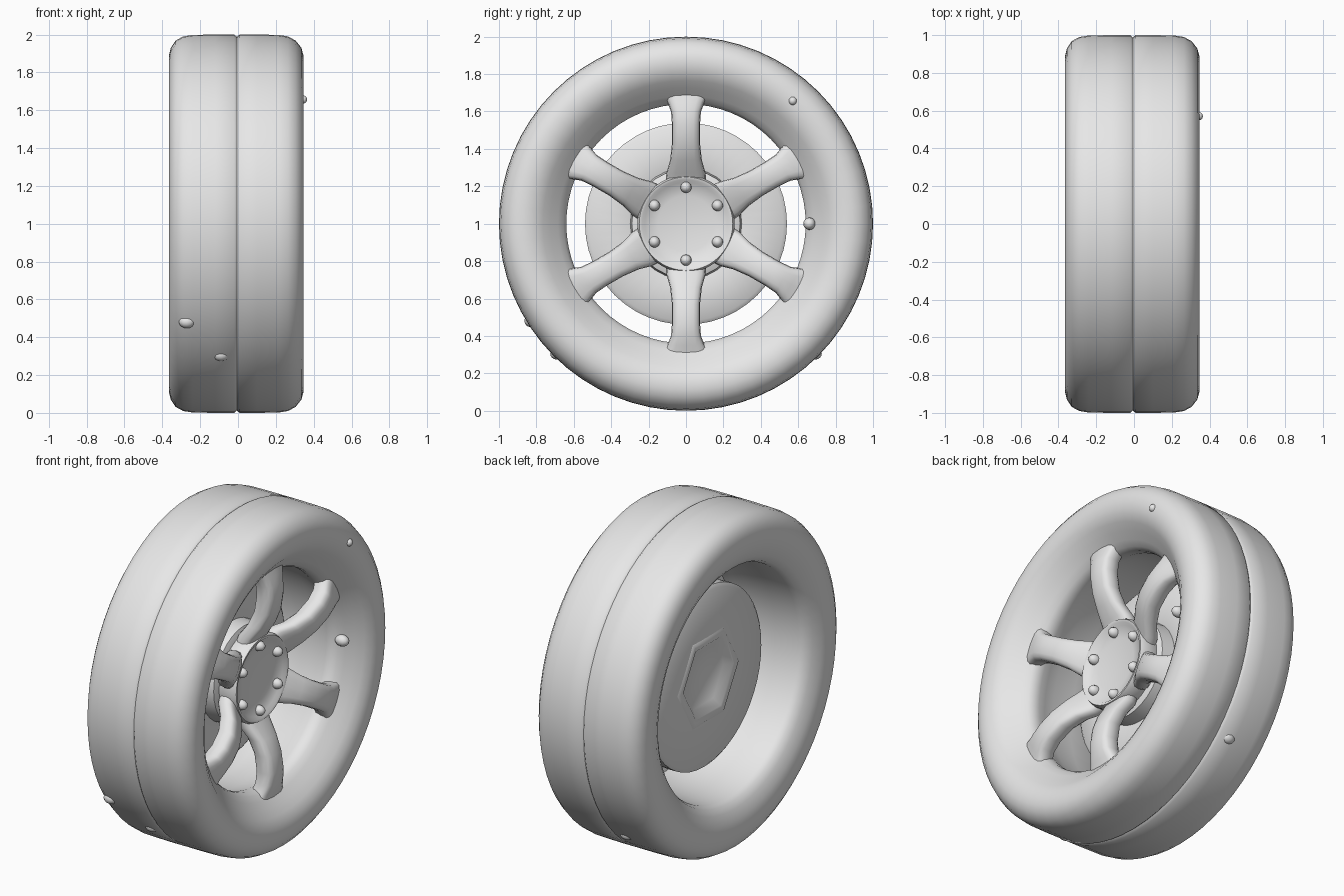
import bpy, bmesh, math
from mathutils import Vector

cube = bpy.data.objects.get("Cube")
if cube:
    bpy.data.objects.remove(cube, do_unlink=True)

grey = bpy.data.materials.new("plain grey")
grey.use_nodes = True
grey.diffuse_color = (0.8, 0.8, 0.8, 1)
grey.node_tree.nodes["Principled BSDF"].inputs["Base Color"].default_value = (0.8, 0.8, 0.8, 1)


def polar(x, r, a):
    """Point at axial position x, radius r and angle a about the axle."""
    return Vector((x, r * math.cos(a), 1 + r * math.sin(a)))


def finish(bm, name, angle=40):
    bmesh.ops.remove_doubles(bm, verts=bm.verts, dist=0.0001)
    bmesh.ops.recalc_face_normals(bm, faces=bm.faces)
    mesh = bpy.data.meshes.new(name)
    bm.to_mesh(mesh)
    bm.free()
    ob = bpy.data.objects.new(name, mesh)
    bpy.context.collection.objects.link(ob)
    mesh.materials.append(grey)
    bpy.ops.object.select_all(action='DESELECT')
    ob.select_set(True)
    bpy.context.view_layer.objects.active = ob
    bpy.ops.object.shade_smooth_by_angle(angle=math.radians(angle))


def bridge(bm, rings, wrap):
    """Skin neighbouring rings of vertices with quads."""
    n = len(rings[0])
    pairs = list(zip(rings, rings[1:] + rings[:1])) if wrap else list(zip(rings, rings[1:]))
    for a, b in pairs:
        for i in range(n):
            j = (i + 1) % n
            bm.faces.new((a[i], a[j], b[j], b[i]))


def revolve(name, profile, steps=64, closed=True, angle=40):
    bm = bmesh.new()
    rings = [[bm.verts.new(polar(x, r, math.tau * i / steps)) for i in range(steps)]
             for x, r in profile]
    bridge(bm, rings, closed)
    finish(bm, name, angle)


def knob(name, centre, radius, stretch=1.0):
    bm = bmesh.new()
    bmesh.ops.create_uvsphere(bm, u_segments=12, v_segments=8, radius=radius)
    for v in bm.verts:
        v.co.x *= stretch
        v.co += centre
    finish(bm, name)


# Tyre and rim barrel in one turned shape: rounded shoulders, fine centre
# groove, sidewalls rolling smoothly into the wheel opening
revolve("tyre_and_rim", [
    (-0.27, 0.69), (-0.305, 0.705), (-0.33, 0.74), (-0.355, 0.79), (-0.365, 0.84),
    (-0.365, 0.89), (-0.355, 0.93), (-0.33, 0.968), (-0.29, 0.99), (-0.24, 0.998),
    (-0.12, 1.0), (-0.02, 1.0), (-0.006, 0.988), (0.008, 1.0), (0.10, 1.0),
    (0.215, 0.998), (0.265, 0.99), (0.305, 0.968), (0.335, 0.93), (0.346, 0.89),
    (0.346, 0.85), (0.335, 0.805), (0.31, 0.765), (0.275, 0.725), (0.24, 0.685),
    (0.21, 0.655), (0.18, 0.64), (0.14, 0.64), (0.09, 0.655), (0.02, 0.672),
    (-0.12, 0.685)], angle=60)

# Hub with a low lip and a shallow dish
revolve("hub", [
    (0.02, 0.0), (0.02, 0.24), (0.06, 0.26), (0.14, 0.26), (0.163, 0.25),
    (0.16, 0.235), (0.145, 0.22), (0.13, 0.15), (0.12, 0.0)], 48, False)

# Brake disc with a soft six-sided recess on the inner face
revolve("brake_disc", [
    (-0.15, 0.24), (-0.14, 0.52), (-0.125, 0.54), (-0.065, 0.54), (-0.05, 0.52),
    (-0.04, 0.30), (-0.07, 0.24)], 48)
revolve("disc_recess", [
    (-0.145, 0.30), (-0.156, 0.28), (-0.15, 0.24), (-0.115, 0.19), (-0.105, 0.0)],
    6, False, 60)
revolve("axle_sleeve", [(-0.06, 0.30), (0.04, 0.29), (0.06, 0.24), (0.06, 0.0)], 32, False)

# Six spokes: arched lofts given as radius, axial centre, half width, half depth
sections = [(0.20, 0.08, 0.11, 0.05), (0.27, 0.11, 0.105, 0.06),
            (0.34, 0.16, 0.085, 0.06), (0.43, 0.20, 0.075, 0.06),
            (0.53, 0.215, 0.075, 0.06), (0.60, 0.21, 0.08, 0.06),
            (0.65, 0.195, 0.10, 0.06), (0.70, 0.18, 0.13, 0.06)]
SIDES = 16


def soft(value):
    """Squares off a circular section."""
    return math.copysign(abs(value) ** 0.65, value)


def spoke(name, a):
    bm = bmesh.new()
    out = Vector((0, math.cos(a), math.sin(a)))
    side = Vector((0, -math.sin(a), math.cos(a)))
    rings = []
    for r, x, w, d in sections:
        ring = []
        for i in range(SIDES):
            t = math.tau * i / SIDES
            p = Vector((x + d * soft(math.sin(t)), 0, 1))
            ring.append(bm.verts.new(p + out * r + side * w * soft(math.cos(t))))
        rings.append(ring)
    bridge(bm, rings, False)
    bm.faces.new(rings[0])
    bm.faces.new(rings[-1])
    finish(bm, name, 60)


for i in range(6):
    a = math.radians(30 + 60 * i)
    spoke(f"spoke_{i + 1}", a)
    knob(f"wheel_bolt_{i + 1}", polar(0.14, 0.195, a), 0.03, 1.3)

# Valve on the rim and small moulding nubs on the tyre
knob("valve", polar(0.235, 0.66, 0), 0.033, 1.3)
knob("sidewall_nub", polar(0.343, 0.87, math.radians(49)), 0.022)
for i, (x, a) in enumerate([(-0.27, 212), (-0.09, 225), (-0.09, 315)]):
    knob(f"tread_nub_{i + 1}", polar(x, 0.98, math.radians(a)), 0.033, 1.3)
